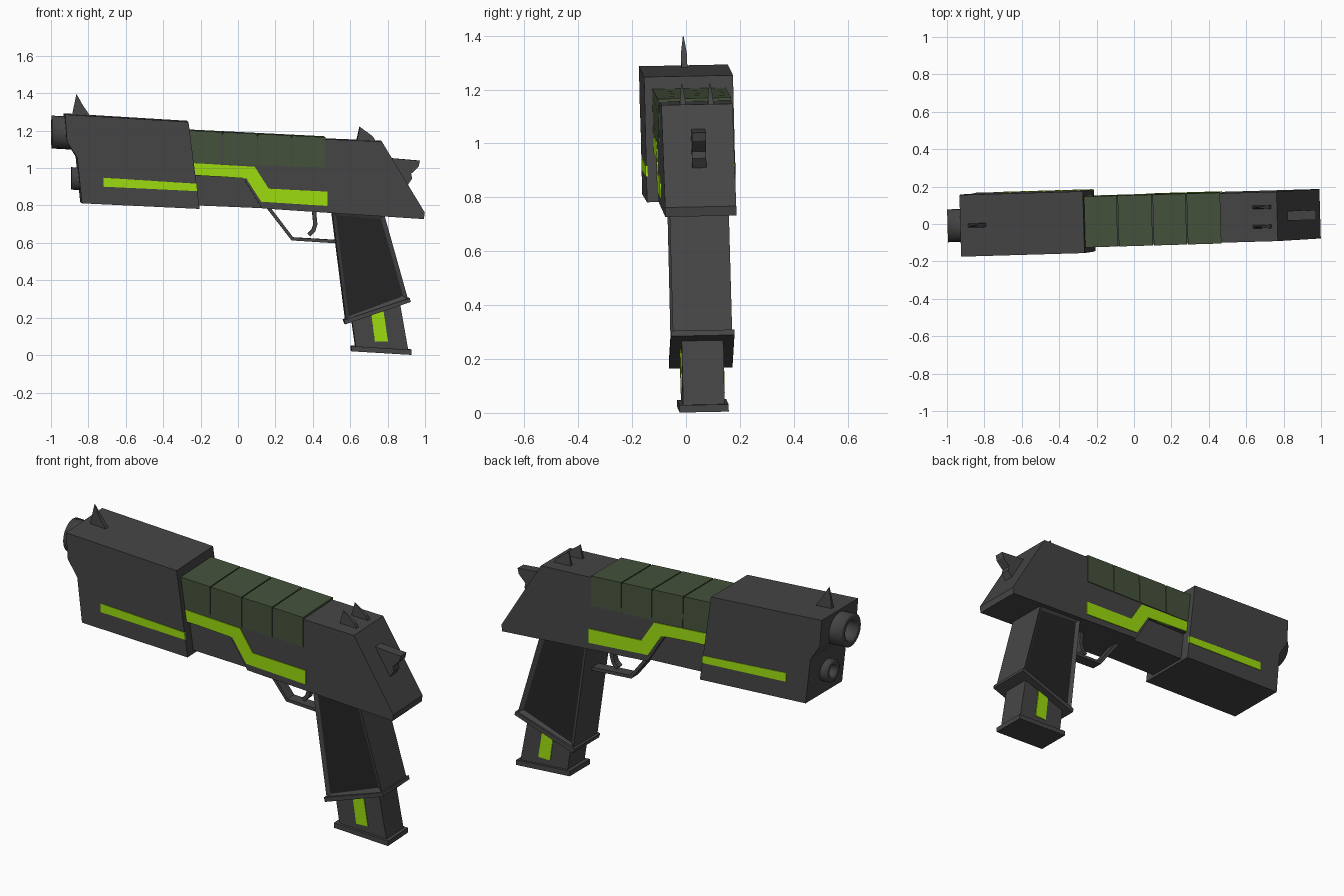
import bpy, bmesh, math
from mathutils import Matrix, Vector

if "Cube" in bpy.data.objects:
    bpy.data.objects.remove(bpy.data.objects["Cube"])

# Whole model leans slightly: small yaw and roll applied to every part
LEAN = (Matrix.Translation((0, 0.042, 0)) @ Matrix.Rotation(0.028, 4, 'Z')
        @ Matrix.Rotation(0.02, 4, 'X'))


def material(name, rgb):
    m = bpy.data.materials.new(name)
    m.diffuse_color = (*rgb, 1)
    m.use_nodes = True
    m.node_tree.nodes["Principled BSDF"].inputs["Base Color"].default_value = m.diffuse_color
    return m


DARK = material("dark_metal", (0.06, 0.06, 0.06))
BLACK = material("black_rubber", (0.018, 0.018, 0.018))
OLIVE = material("olive", (0.06, 0.085, 0.045))
GREEN = material("bright_green", (0.34, 0.73, 0.005))


def finish(name, bm, *mats):
    bmesh.ops.recalc_face_normals(bm, faces=bm.faces)
    me = bpy.data.meshes.new(name)
    bm.to_mesh(me)
    bm.free()
    for m in mats:
        me.materials.append(m)
    ob = bpy.data.objects.new(name, me)
    bpy.context.collection.objects.link(ob)
    ob.matrix_world = LEAN
    return ob


def prism_bm(pts, half, y=0.0):
    """Side profile (x, z) extruded to y - half .. y + half."""
    bm = bmesh.new()
    face = bm.faces.new([bm.verts.new((x, y - half, z)) for x, z in pts])
    new = bmesh.ops.extrude_face_region(bm, geom=[face])["geom"]
    bmesh.ops.translate(bm, vec=(0, 2 * half, 0),
                        verts=[v for v in new if isinstance(v, bmesh.types.BMVert)])
    bmesh.ops.recalc_face_normals(bm, faces=bm.faces)
    return bm


def prism(name, pts, half, mat=DARK, y=0.0):
    return finish(name, prism_bm(pts, half, y), mat)


def inlay(name, pts, surface, mat=GREEN):
    """Thin plate on both sides of a part."""
    for side, s in (("near", -1), ("far", 1)):
        prism(f"{name}_{side}", pts, 0.004, mat, s * surface)


def spike(name, pts, half, y=0.0):
    """Sight blade that narrows to its first point."""
    bm = prism_bm(pts, half)
    top = max(v.co.z for v in bm.verts)
    for v in bm.verts:
        if v.co.z > top - 0.01:
            v.co.y *= 0.15
        v.co.y += y
    return finish(name, bm, DARK)


def ribbon(name, path, t, half):
    """Bent strip of thickness t following a path in the side plane."""
    p = [Vector(q) for q in path]
    a, b = [], []
    for i, q in enumerate(p):
        d = (p[min(i + 1, len(p) - 1)] - p[max(i - 1, 0)]).normalized()
        n = Vector((-d.y, d.x)) * t / 2
        a.append(q + n)
        b.append(q - n)
    return prism(name, a + b[::-1], half)


def tube(name, x0, x1, z, r, bore, depth, slope=0.055, n=24):
    """Open-mouthed barrel along x, revolved from a short profile."""
    bm = bmesh.new()
    rings = []
    for x, rad in ((x1, r), (x0, r), (x0, bore), (x0 + depth, bore)):
        rings.append([bm.verts.new((x, rad * math.cos(2 * math.pi * k / n),
                                    z - slope * (x - x0) + rad * math.sin(2 * math.pi * k / n)))
                      for k in range(n)])
    for p, q in zip(rings, rings[1:]):
        for k in range(n):
            bm.faces.new((p[k], p[(k + 1) % n], q[(k + 1) % n], q[k])).smooth = True
    bm.faces.new(rings[0])
    bm.faces.new(rings[-1])
    for e in bm.edges:
        if len(e.link_faces) == 2 and e.calc_face_angle(0) > 0.6:
            e.smooth = False
    return finish(name, bm, DARK)


# Barrel housing and the two barrels
prism("barrel_housing", [(-.93, 1.29), (-.27, 1.25), (-.21, .785), (-.84, .815),
                         (-.865, 1.06), (-.92, 1.145)], 0.165)
tube("upper_barrel", -.998, -.86, 1.193, .088, .055, .1)
tube("lower_barrel", -.893, -.8, .945, .06, .033, .07)
inlay("housing_stripe", [(-.725, .952), (-.225, .92), (-.222, .88), (-.725, .904)], 0.164)

# Main body and the narrower cover under its front
prism("body", [(-.4, 1.2), (.46, 1.157), (.765, 1.145), (.995, .765), (.99, .73), (.5, .762),
               (.125, .787), (.02, .955), (-.4, .965)], 0.132)
prism("under_cover", [(-.4, .98), (.05, .96), (.15, .787), (-.4, .81)], 0.11)
inlay("body_stripe", [(-.25, 1.03), (.085, 1.01), (.16, .893), (.475, .877), (.475, .80),
                      (.12, .823), (.04, .947), (-.25, .968)], 0.132)

# Four olive slide segments
edges = [-.27, -.088, .099, .281, .466]
for i, (a, b) in enumerate(zip(edges, edges[1:])):
    a, b = a + .003, b - .003
    top, low = (lambda x: 1.191 - .05 * x), (lambda x: 1.022 - .036 * x)
    prism(f"slide_segment_{i + 1}", [(a, top(a)), (b, top(b)), (b, low(b)), (a, low(a))],
          0.136, OLIVE)

# Sights and hammer
spike("front_sight", [(-.865, 1.397), (-.83, 1.335), (-.785, 1.27), (-.89, 1.275)], .011)
for side, y in (("near", -.052), ("far", .052)):
    spike(f"rear_sight_{side}", [(.65, 1.222), (.72, 1.17), (.74, 1.135), (.632, 1.14)], .01, y)
prism("hammer", [(.80, 1.055), (.972, 1.04), (.965, 1.01), (.925, .97), (.93, .945),
                 (.898, .895), (.84, .93)], .026)

# Trigger and its guard
ribbon("trigger_guard", [(.165, .785), (.29, .622), (.53, .607)], .018, .03)
ribbon("trigger", [(.405, .78), (.413, .70), (.402, .665), (.378, .642)], .022, .018)

# Grip with sunken side panels
bm = prism_bm([(.5, .77), (.78, .75), (.905, .305), (.575, .185)], .11)
sides = [f for f in bm.faces if abs(f.normal.y) > .9]
bmesh.ops.inset_individual(bm, faces=sides, thickness=.028, depth=-.012)
for f in sides:
    f.material_index = 1
finish("grip", bm, DARK, BLACK)
prism("grip_flange", [(.563, .19), (.915, .307), (.921, .287), (.57, .167)], .118)

# Magazine
prism("magazine", [(.595, .27), (.63, .03), (.91, .02), (.855, .33)], .077)
prism("magazine_base", [(.605, .05), (.925, .03), (.925, .003), (.605, .022)], .091)
inlay("magazine_window", [(.71, .225), (.775, .245), (.80, .075), (.73, .073)], .077)
